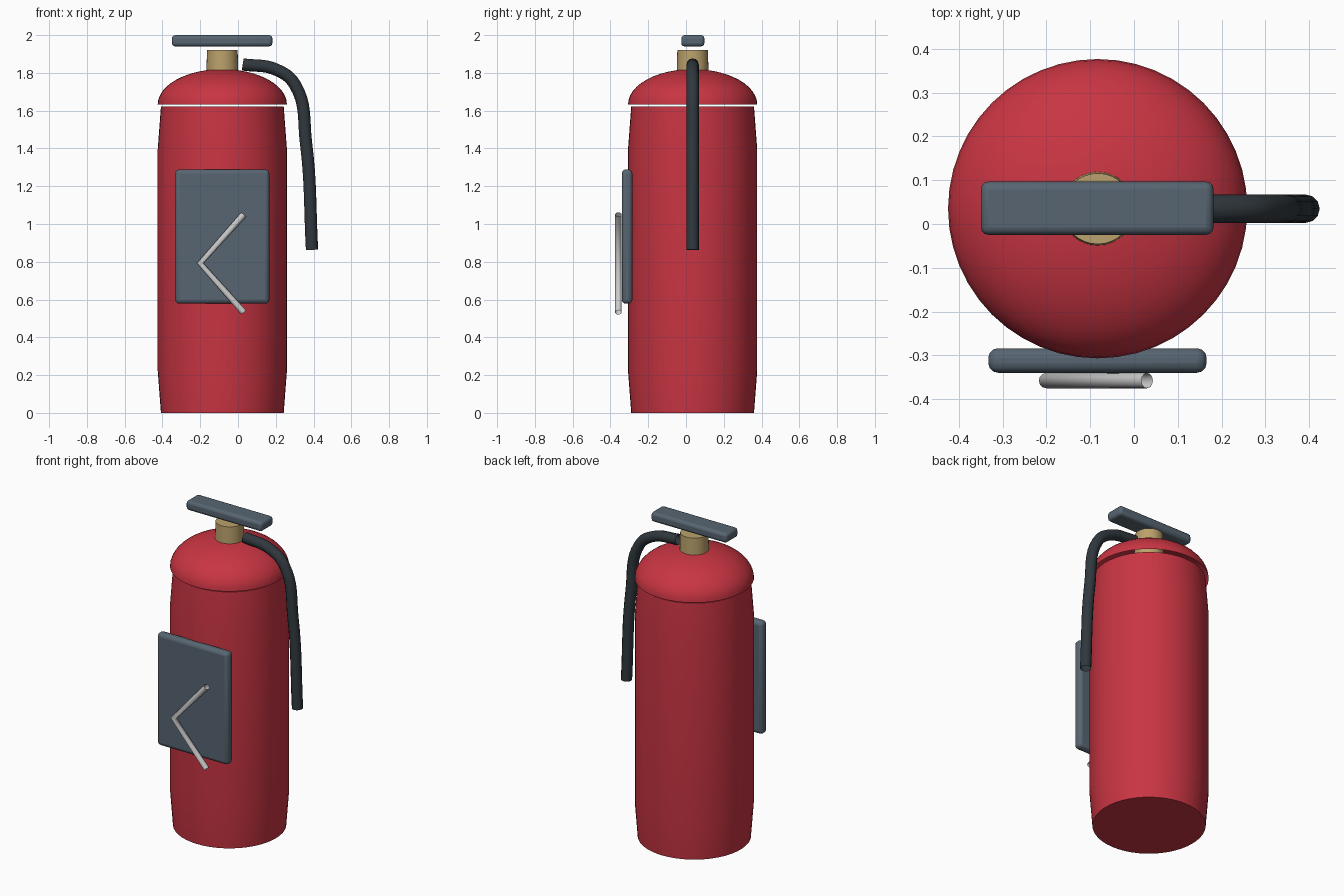
import bpy, bmesh, math

if "Cube" in bpy.data.objects:
    bpy.data.objects.remove(bpy.data.objects["Cube"])

CX, CY = -0.083, 0.035   # cylinder axis


def material(name, rgb):
    m = bpy.data.materials.new(name)
    m.diffuse_color = (*rgb, 1)
    m.use_nodes = True
    m.node_tree.nodes["Principled BSDF"].inputs["Base Color"].default_value = m.diffuse_color
    return m


RED = material("red_paint", (0.58, 0.035, 0.055))
SLATE = material("slate", (0.095, 0.13, 0.165))
BRASS = material("brass", (0.5, 0.36, 0.15))
RUBBER = material("rubber", (0.03, 0.04, 0.048))
SILVER = material("silver", (0.75, 0.78, 0.77))


def lathe(name, profile, mat, caps, sides=48, angle=40):
    """Revolve (radius, z) points around the cylinder axis."""
    bm = bmesh.new()
    rings = []
    for r, z in profile:
        if r == 0:
            rings.append([bm.verts.new((0, 0, z))] * sides)
        else:
            rings.append([bm.verts.new((r * math.cos(2 * math.pi * i / sides),
                                        r * math.sin(2 * math.pi * i / sides), z))
                          for i in range(sides)])
    for a, b in zip(rings, rings[1:]):
        for i in range(sides):
            j = (i + 1) % sides
            quad = [a[i], a[j], b[j], b[i]]
            bm.faces.new(list(dict.fromkeys(quad)))
    if caps:
        bm.faces.new(rings[0][::-1])
        bm.faces.new(rings[-1])
    me = bpy.data.meshes.new(name)
    bm.to_mesh(me)
    bm.free()
    ob = bpy.data.objects.new(name, me)
    ob.location = (CX, CY, 0)
    bpy.context.collection.objects.link(ob)
    me.materials.append(mat)
    bpy.ops.object.select_all(action='DESELECT')
    bpy.context.view_layer.objects.active = ob
    ob.select_set(True)
    bpy.ops.object.shade_smooth_by_angle(angle=math.radians(angle))


def rounded_box(name, lo, hi, bevel, mat):
    bpy.ops.mesh.primitive_cube_add(size=1, location=[(a + b) / 2 for a, b in zip(lo, hi)])
    ob = bpy.context.object
    ob.name = name
    ob.scale = [b - a for a, b in zip(lo, hi)]
    bpy.ops.object.transform_apply(location=False, rotation=False, scale=True)
    mod = ob.modifiers.new("bevel", 'BEVEL')
    mod.width, mod.segments = bevel, 3
    ob.data.materials.append(mat)
    bpy.ops.object.shade_smooth_by_angle(angle=math.radians(40))


def tube(name, points, y, radius, mat, curved):
    """Open-ended tube along (x, z) points at constant y."""
    cu = bpy.data.curves.new(name, 'CURVE')
    cu.dimensions = '3D'
    cu.bevel_depth, cu.bevel_resolution = radius, 4
    cu.resolution_u = 8
    if curved:
        sp = cu.splines.new('BEZIER')
        sp.bezier_points.add(len(points) - 1)
        for bp, (x, z) in zip(sp.bezier_points, points):
            bp.co = (x, y, z)
            bp.handle_left_type = bp.handle_right_type = 'AUTO'
    else:
        sp = cu.splines.new('POLY')
        sp.points.add(len(points) - 1)
        for p, (x, z) in zip(sp.points, points):
            p.co = (x, y, z, 1)
    cu.materials.append(mat)
    bpy.context.collection.objects.link(bpy.data.objects.new(name, cu))


# Tank with slightly tapered ends
lathe("tank", [(0.325, 0), (0.342, 0.223), (0.342, 1.395), (0.325, 1.622)], RED, True)

# Domed shoulder, open underneath and floating just above the tank
dome = [(0.342 * math.cos(t * math.pi / 24), 1.633 + 0.187 * math.sin(t * math.pi / 24))
        for t in range(12)] + [(0, 1.82)]
lathe("shoulder_dome", dome, RED, False)

# Valve neck
lathe("valve_neck", [(0.087, 1.71), (0.081, 1.92)], BRASS, True, sides=32)

# Lever and instruction plate
rounded_box("lever", (-0.35, -0.025, 1.94), (0.182, 0.097, 2.0), 0.018, SLATE)
rounded_box("front_plate", (-0.333, -0.34, 0.578), (0.166, -0.284, 1.289), 0.022, SLATE)

# Hose and bent marker on the plate
tube("hose", [(0.025, 1.845), (0.2, 1.818), (0.3, 1.74), (0.36, 1.43), (0.392, 0.863)],
     CY, 0.0325, RUBBER, True)
tube("plate_chevron", [(0.03, 1.05), (-0.2, 0.793), (0.03, 0.532)], -0.358, 0.0175, SILVER, False)
